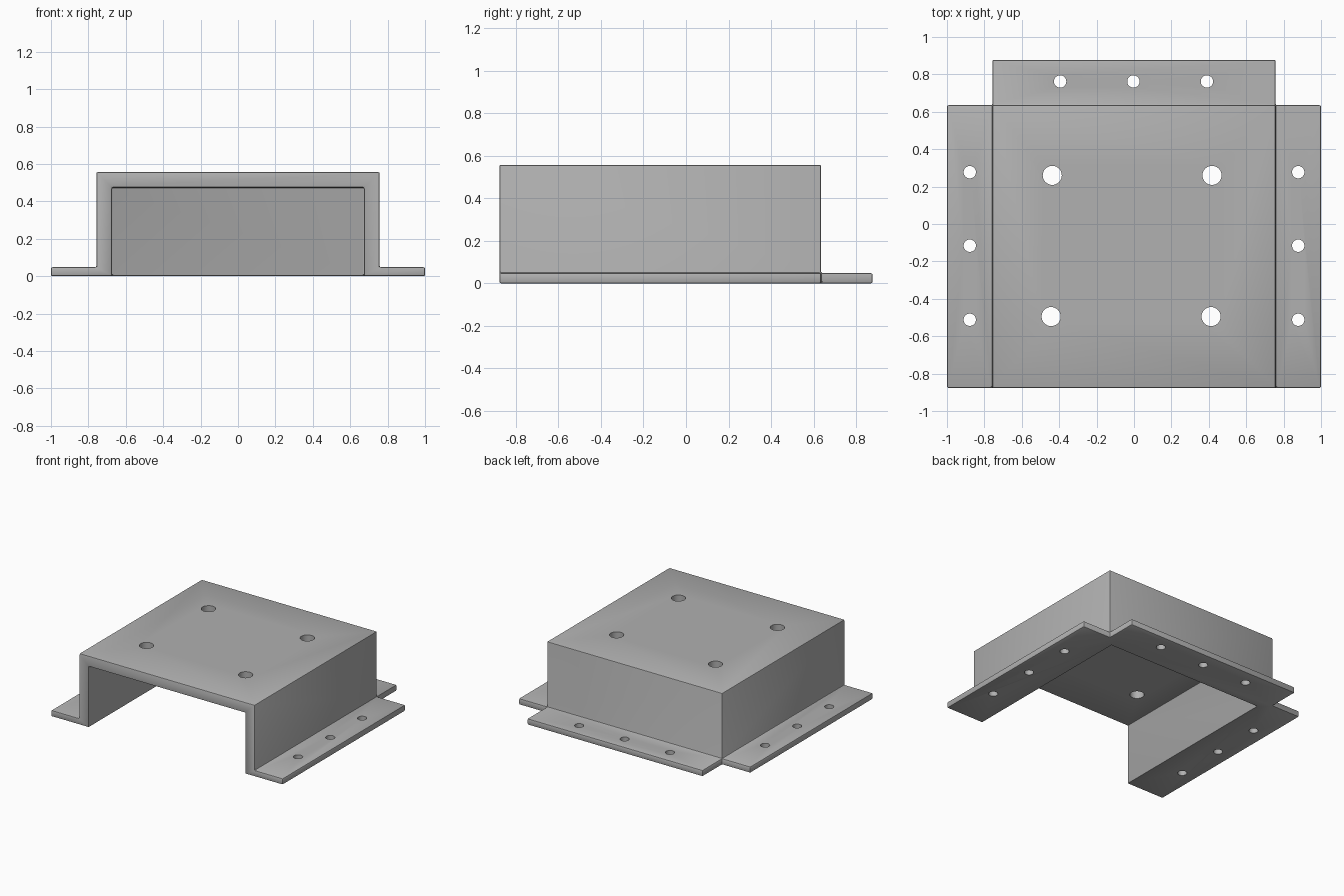
import bpy, bmesh, math
from mathutils import Matrix

cube = bpy.data.objects.get("Cube")
if cube:
    bpy.data.objects.remove(cube, do_unlink=True)

# Material
metal = bpy.data.materials.new("grey metal")
metal.use_nodes = True
GREY = (0.44, 0.44, 0.44, 1)
metal.diffuse_color = GREY
metal.node_tree.nodes["Principled BSDF"].inputs["Base Color"].default_value = GREY

# Main planes of the bracket
FLANGE_X, WALL_X, INNER_X = 1.0, 0.757, 0.675
FRONT, INNER_Y, WALL_Y, BACK = -0.877, 0.555, 0.635, 0.877
FLANGE_Z, INNER_Z, TOP = 0.048, 0.475, 0.557
xs = [-FLANGE_X, -WALL_X, -INNER_X, INNER_X, WALL_X, FLANGE_X]
ys = [FRONT, INNER_Y, WALL_Y, BACK]
zs = [0, FLANGE_Z, INNER_Z, TOP]
axes = (xs, ys, zs)


def solid(cell):
    """True where the cell between the planes is filled with metal."""
    if any(not 0 <= i < len(a) - 1 for i, a in zip(cell, axes)):
        return False
    x, y, z = ((a[i] + a[i + 1]) / 2 for i, a in zip(cell, axes))
    in_box = abs(x) < WALL_X and y < WALL_Y
    in_cavity = abs(x) < INNER_X and y < INNER_Y and z < INNER_Z
    in_flange = z < FLANGE_Z and (abs(x) < WALL_X) != (y < WALL_Y)
    return (in_box and not in_cavity) or in_flange


def new_object(name, bm):
    mesh = bpy.data.meshes.new(name)
    bm.to_mesh(mesh)
    bm.free()
    mesh.materials.append(metal)
    obj = bpy.data.objects.new(name, mesh)
    bpy.context.collection.objects.link(obj)
    return obj


# Bracket body: skin of the filled cells
bm = bmesh.new()
for i in range(len(xs) - 1):
    for j in range(len(ys) - 1):
        for k in range(len(zs) - 1):
            cell = (i, j, k)
            if not solid(cell):
                continue
            for axis in range(3):
                for side in (0, 1):
                    beside = list(cell)
                    beside[axis] += 2 * side - 1
                    if solid(beside):
                        continue
                    u, v = (axis + 1) % 3, (axis + 2) % 3
                    corners = []
                    for du, dv in ((0, 0), (1, 0), (1, 1), (0, 1)):
                        p = list(cell)
                        p[axis] += side
                        p[u] += du
                        p[v] += dv
                        corners.append(bm.verts.new([a[n] for a, n in zip(axes, p)]))
                    bm.faces.new(corners if side else corners[::-1])
bmesh.ops.remove_doubles(bm, verts=bm.verts[:], dist=0.0001)
bmesh.ops.dissolve_limit(bm, angle_limit=0.01, verts=bm.verts[:], edges=bm.edges[:])
bracket = new_object("mounting_bracket", bm)

# Hole cutters: three in each flange, four in the top plate
holes = [(s * 0.878, y, 0, 0.033) for s in (-1, 1) for y in (0.277, -0.116, -0.512)]
holes += [(x, 0.762, 0, 0.033) for x in (-0.395, -0.003, 0.39)]
holes += [(x, y, 0.51, 0.051) for x, y in
          ((-0.437, 0.26), (0.417, 0.26), (-0.443, -0.495), (0.412, -0.495))]
bm = bmesh.new()
for x, y, z, r in holes:
    bmesh.ops.create_cone(bm, cap_ends=True, segments=32, radius1=r, radius2=r,
                          depth=0.3, matrix=Matrix.Translation((x, y, z)))
cutter = new_object("hole_cutters", bm)
cutter.hide_render = True

# Softened edges, then drilled holes
bevel = bracket.modifiers.new("soft edges", "BEVEL")
bevel.width = 0.008
bevel.segments = 2
bevel.limit_method = "ANGLE"
drill = bracket.modifiers.new("holes", "BOOLEAN")
drill.operation = "DIFFERENCE"
drill.solver = "EXACT"
drill.object = cutter

bpy.ops.object.select_all(action="DESELECT")
bracket.select_set(True)
bpy.context.view_layer.objects.active = bracket
for name in ("soft edges", "holes"):
    bpy.ops.object.modifier_apply(modifier=name)
bpy.data.objects.remove(cutter, do_unlink=True)
bpy.ops.object.shade_smooth_by_angle(angle=math.radians(25))
